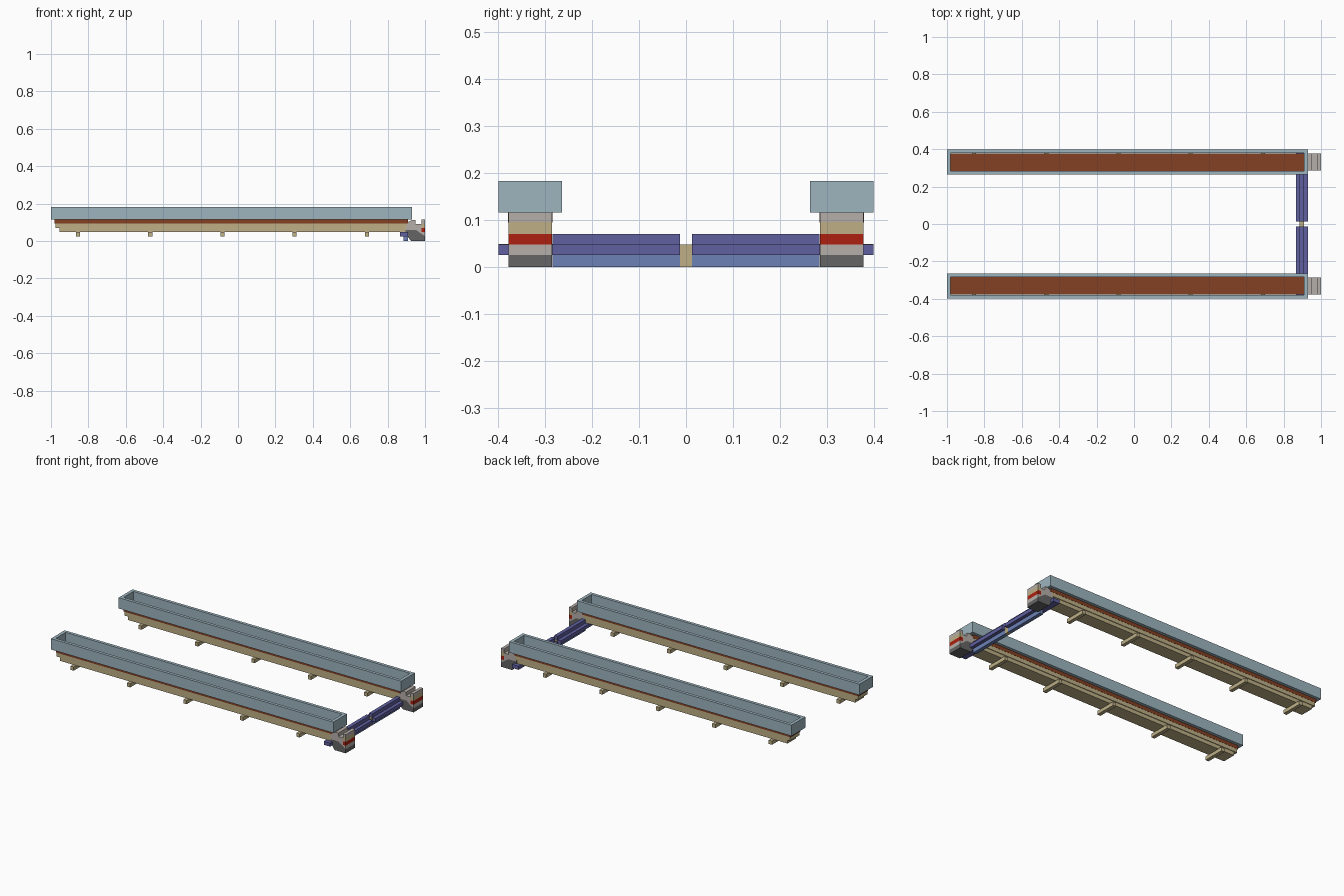
import bpy
import bmesh

if "Cube" in bpy.data.objects:
    bpy.data.objects.remove(bpy.data.objects["Cube"])


def material(name, r, g, b):
    m = bpy.data.materials.new(name)
    m.use_nodes = True
    m.diffuse_color = (r, g, b, 1)
    m.node_tree.nodes["Principled BSDF"].inputs["Base Color"].default_value = (r, g, b, 1)
    return m


teal = material("pale teal", .34, .46, .52)
brown = material("rust brown", .23, .05, .016)
tan = material("tan", .51, .43, .24)
light = material("light grey", .47, .43, .40)
dark = material("dark grey", .13, .13, .13)
red = material("red", .42, .014, .005)
purple = material("violet blue", .115, .115, .35)
blue = material("medium blue", .15, .22, .46)


def prism(name, profile, y0, y1, mat):
    """Extrude an x-z outline from y0 to y1."""
    bm = bmesh.new()
    face = bm.faces.new([bm.verts.new((x, y0, z)) for x, z in profile])
    new = bmesh.ops.extrude_face_region(bm, geom=[face])["geom"]
    bmesh.ops.translate(bm, vec=(0, y1 - y0, 0),
                        verts=[v for v in new if isinstance(v, bmesh.types.BMVert)])
    bmesh.ops.recalc_face_normals(bm, faces=bm.faces)
    mesh = bpy.data.meshes.new(name)
    bm.to_mesh(mesh)
    bm.free()
    mesh.materials.append(mat)
    obj = bpy.data.objects.new(name, mesh)
    bpy.context.collection.objects.link(obj)
    return obj


def box(name, x0, x1, y0, y1, z0, z1, mat):
    return prism(name, [(x0, z0), (x1, z0), (x1, z1), (x0, z1)], y0, y1, mat)


for side, label in ((1, "back"), (-1, "front")):
    c = .331 * side
    half, inner = .067, .048

    # Open trough: two long walls, two end walls
    for s in (-1, 1):
        y0, y1 = sorted((c + s * inner, c + s * half))
        box(label + "_trough_wall", -1, .93, y0, y1, .115, .182, teal)
    for x0, x1 in ((-1, -.98), (.91, .93)):
        box(label + "_trough_end", x0, x1, c - inner, c + inner, .115, .182, teal)

    # Floor slab and stepped beam beneath
    box(label + "_trough_floor", -.98, .91, c - .047, c + .047, .094, .118, brown)
    box(label + "_upper_beam", -.975, .9, c - .046, c + .046, .07, .094, tan)
    box(label + "_lower_beam", -.955, .9, c - .042, c + .042, .047, .07, tan)

    # Cross pegs under the beam
    for i in range(5):
        x = -.855 + i * .386
        box(label + "_cross_peg", x - .011, x + .011, c - half, c + half, .025, .048, tan)

    # End head with a notched top, coloured bands and a sloped foot
    a, b = c - .046, c + .046
    prism(label + "_head_foot", [(.925, 0), (1, 0), (1, .025), (.95, .06), (.895, .06), (.895, .04)],
          a, b, dark)
    prism(label + "_head_body", [(1, .025), (1, .047), (.98, .047), (.98, .09), (.95, .09),
                                 (.95, .112), (.93, .112), (.895, .094), (.895, .06), (.95, .06)],
          a, b, light)
    box(label + "_head_stripe", .98, 1, a, b, .047, .07, red)
    box(label + "_head_prong", .98, 1, a, b, .07, .095, tan)
    box(label + "_head_prong_tip", .98, 1, a, b, .095, .115, light)

    # Half of the cross-shaped axle, plus its stub through the head
    y0, y1 = sorted((.013 * side, .284 * side))
    box(label + "_axle_flat_rib", .865, .93, y0, y1, .025, .047, purple)
    box(label + "_axle_top_rib", .886, .909, y0, y1, .047, .07, purple)
    box(label + "_axle_bottom_rib", .886, .909, y0, y1, 0, .025, blue)
    box(label + "_axle_stub", .865, .909, c - half, c + half, .025, .047, purple)

# Joint between the axle halves
box("axle_joint", .886, .909, -.013, .013, 0, .047, tan)
